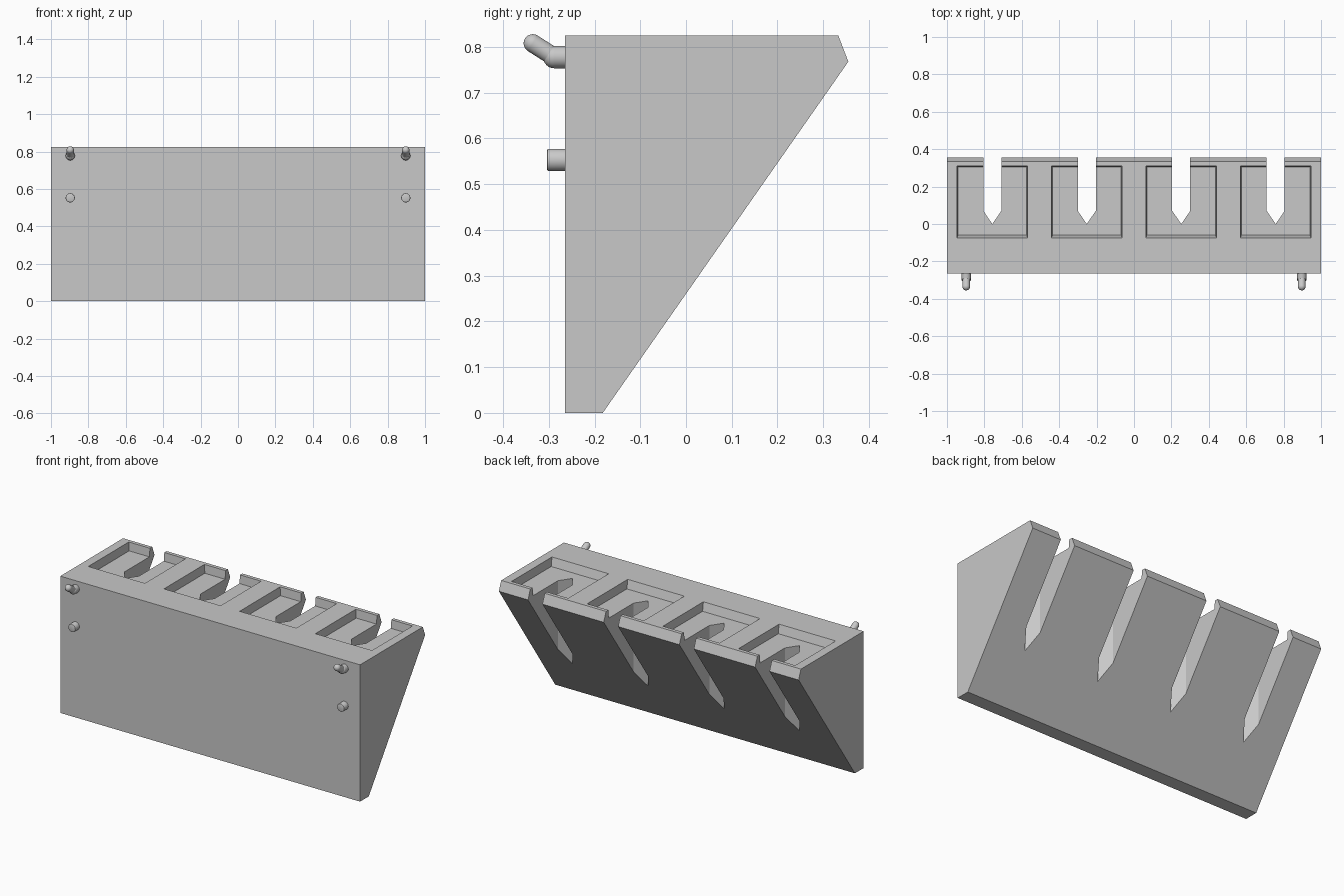
import bpy
import bmesh
import math
from mathutils import Vector

cube = bpy.data.objects.get("Cube")
if cube:
    bpy.data.objects.remove(cube, do_unlink=True)

grey = bpy.data.materials.new("light grey")
grey.use_nodes = True
grey.diffuse_color = (0.58, 0.58, 0.58, 1)
grey.node_tree.nodes["Principled BSDF"].inputs["Base Color"].default_value = grey.diffuse_color


def make_object(name, bm):
    bmesh.ops.recalc_face_normals(bm, faces=bm.faces)
    mesh = bpy.data.meshes.new(name)
    bm.to_mesh(mesh)
    bm.free()
    mesh.materials.append(grey)
    obj = bpy.data.objects.new(name, mesh)
    bpy.context.collection.objects.link(obj)
    return obj


def loft(name, start, end):
    """Closed solid between two matching polygon loops."""
    bm = bmesh.new()
    a = [bm.verts.new(p) for p in start]
    b = [bm.verts.new(p) for p in end]
    bm.faces.new(a)
    bm.faces.new(b)
    for i in range(len(a)):
        j = (i + 1) % len(a)
        bm.faces.new((a[i], a[j], b[j], b[i]))
    return make_object(name, bm)


def cut(target, cutter):
    cutter.hide_render = True
    mod = target.modifiers.new("cut", "BOOLEAN")
    mod.operation = "DIFFERENCE"
    mod.solver = "EXACT"
    mod.object = cutter


def add_rod(bm, start, end, radius):
    start, end = Vector(start), Vector(end)
    axis = end - start
    matrix = axis.to_track_quat("Z", "Y").to_matrix().to_4x4()
    matrix.translation = (start + end) / 2
    return bmesh.ops.create_cone(bm, cap_ends=True, segments=32, radius1=radius,
                                 radius2=radius, depth=axis.length, matrix=matrix)["verts"]


def add_ball(bm, centre, radius):
    verts = bmesh.ops.create_uvsphere(bm, u_segments=24, v_segments=16, radius=radius)["verts"]
    bmesh.ops.translate(bm, verts=verts, vec=centre)


# Wedge body
TOP, FRONT = 0.825, -0.265
profile = [(FRONT, 0), (-0.182, 0), (0.355, 0.768), (0.333, TOP), (FRONT, TOP)]
body = loft("rack_body", [(-1, y, z) for y, z in profile], [(1, y, z) for y, z in profile])

# Shallow trays and pointed slots along the top
cutters = []
DEPTH, OVER = 0.05, 0.02
for i in range(4):
    cx = (i - 1.5) * 0.505

    def tray_loop(side, front, back, z):
        return [(cx - side, front, z), (cx + side, front, z),
                (cx + side, back, z), (cx - side, back, z)]

    # Walls lean slightly inward; the cutter carries the same lean above the top
    lean = OVER / DEPTH
    tray = loft("tray_cutter",
                tray_loop(0.183, -0.059, 0.306, TOP - DEPTH),
                tray_loop(0.189 + 0.006 * lean, -0.075 - 0.016 * lean,
                          0.311 + 0.005 * lean, TOP + OVER))
    w = 0.048
    outline = [(0, 0), (w, 0.07), (w, 0.5), (-w, 0.5), (-w, 0.07)]
    slot = loft("slot_cutter", [(cx + x, y, -0.1) for x, y in outline],
                [(cx + x, y, 1) for x, y in outline])
    for cutter in (tray, slot):
        cut(body, cutter)
        cutters.append(cutter)

# Bake the cuts and drop the cutters
bpy.context.view_layer.update()
graph = bpy.context.evaluated_depsgraph_get()
baked = bpy.data.meshes.new_from_object(body.evaluated_get(graph))
body.modifiers.clear()
body.data = baked
for cutter in cutters:
    bpy.data.objects.remove(cutter, do_unlink=True)

# Mounting pegs on the front: bent hooks above, short pins below
round_parts = []
R, r = 0.0245, 0.02
for side, x in (("right", -0.897), ("left", 0.897)):
    bm = bmesh.new()
    bend, tip = (x, -0.288, 0.778), (x, -0.335, 0.808)
    add_rod(bm, (x, FRONT + 0.01, 0.778), bend, R)
    add_ball(bm, bend, R)
    add_rod(bm, bend, tip, r)
    add_ball(bm, tip, r)
    round_parts.append(make_object(side + "_hook", bm))

    bm = bmesh.new()
    add_rod(bm, (x, FRONT + 0.01, 0.553), (x, -0.304, 0.553), R)
    rim = [e for e in bm.edges if all(v.co.y < -0.3 for v in e.verts)]
    bmesh.ops.bevel(bm, geom=rim, offset=0.004, segments=2, affect="EDGES", profile=0.5)
    round_parts.append(make_object(side + "_pin", bm))

# Smooth the round parts, keeping sharp rims
bpy.ops.object.select_all(action="DESELECT")
for obj in round_parts:
    obj.select_set(True)
bpy.context.view_layer.objects.active = round_parts[0]
bpy.ops.object.shade_smooth_by_angle(angle=math.radians(35))
